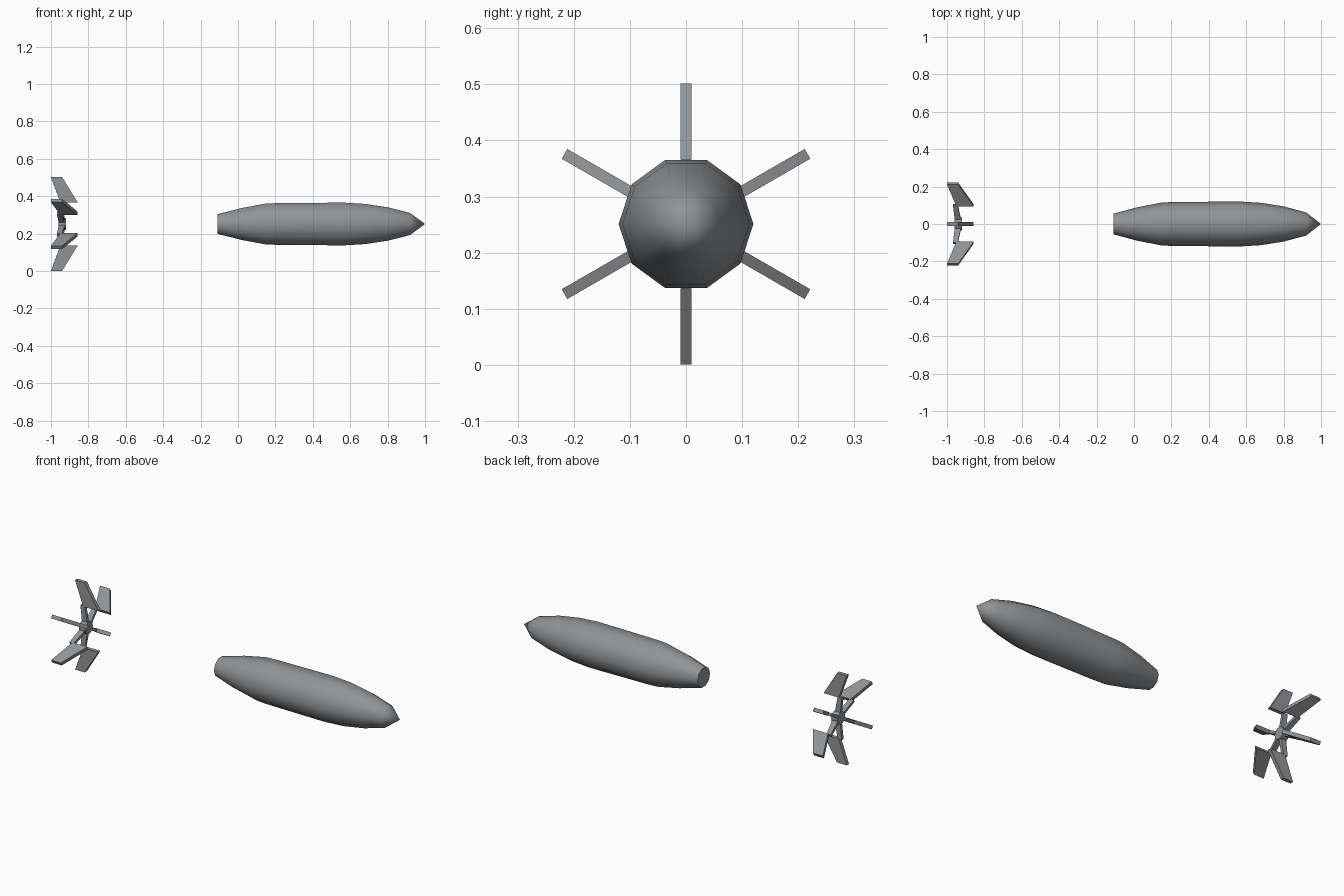
import bpy, bmesh, math
from mathutils import Matrix, Vector

cube = bpy.data.objects.get("Cube")
if cube:
    bpy.data.objects.remove(cube)

AXIS_Z = 0.251
SIDES = 10

grey = bpy.data.materials.new("gunmetal_grey")
grey.use_nodes = True
colour = (0.28, 0.295, 0.31, 1)
grey.diffuse_color = colour
grey.node_tree.nodes["Principled BSDF"].inputs["Base Color"].default_value = colour


def finish(name, bm, smooth_angle=None):
    bmesh.ops.recalc_face_normals(bm, faces=bm.faces)
    mesh = bpy.data.meshes.new(name)
    bm.to_mesh(mesh)
    bm.free()
    mesh.materials.append(grey)
    obj = bpy.data.objects.new(name, mesh)
    bpy.context.collection.objects.link(obj)
    obj.location.z = AXIS_Z
    if smooth_angle:
        bpy.ops.object.select_all(action="DESELECT")
        obj.select_set(True)
        bpy.context.view_layer.objects.active = obj
        bpy.ops.object.shade_smooth_by_angle(angle=math.radians(smooth_angle))
    return obj


def lathe(name, profile, smooth_angle):
    """Turn (x, radius) pairs about the x axis and close both ends."""
    bm = bmesh.new()
    rings = []
    for x, r in profile:
        count = SIDES if r > 0 else 1
        angles = [math.tau * i / SIDES for i in range(count)]
        rings.append([bm.verts.new((x, r * math.cos(a), r * math.sin(a))) for a in angles])
    for a, b in zip(rings, rings[1:]):
        for i in range(SIDES):
            j = (i + 1) % SIDES
            if len(b) == 1:
                bm.faces.new((a[i], a[j], b[0]))
            else:
                bm.faces.new((a[i], a[j], b[j], b[i]))
    for ring in (rings[0], rings[-1]):
        if len(ring) > 1:
            bm.faces.new(ring)
    return finish(name, bm, smooth_angle)


def radial_plate(name, outline, thickness, angle):
    """Extrude an (x, radius) outline across its plane, turned about the x axis."""
    bm = bmesh.new()
    face = bm.faces.new([bm.verts.new((x, -thickness / 2, r)) for x, r in outline])
    new = bmesh.ops.extrude_face_region(bm, geom=[face])["geom"]
    bmesh.ops.translate(bm, vec=Vector((0, thickness, 0)),
                        verts=[v for v in new if isinstance(v, bmesh.types.BMVert)])
    bmesh.ops.transform(bm, matrix=Matrix.Rotation(angle, 4, "X"), verts=bm.verts)
    return finish(name, bm)


# Main body: cut-off tail, long barrel, pointed nose
lathe("body", [(-0.11, 0.055), (0.02, 0.09), (0.15, 0.115), (0.2, 0.117), (0.4, 0.119),
               (0.57, 0.12), (0.68, 0.113), (0.8, 0.094), (0.92, 0.062), (1.0, 0)], 50)

# Separate tail hub
lathe("tail_hub", [(-0.96, 0.034), (-0.92, 0.034)], 40)

# Six swept fins, each joined to the hub by a slim strut
fin = [(-0.95, 0.115), (-0.857, 0.115), (-0.94, 0.25), (-1.0, 0.25)]
strut = [(-0.958, 0.025), (-0.925, 0.025), (-0.942, 0.118), (-0.968, 0.118)]
for i in range(6):
    angle = math.tau * i / 6
    radial_plate(f"fin_{i + 1}", fin, 0.02, angle)
    radial_plate(f"fin_strut_{i + 1}", strut, 0.016, angle)
